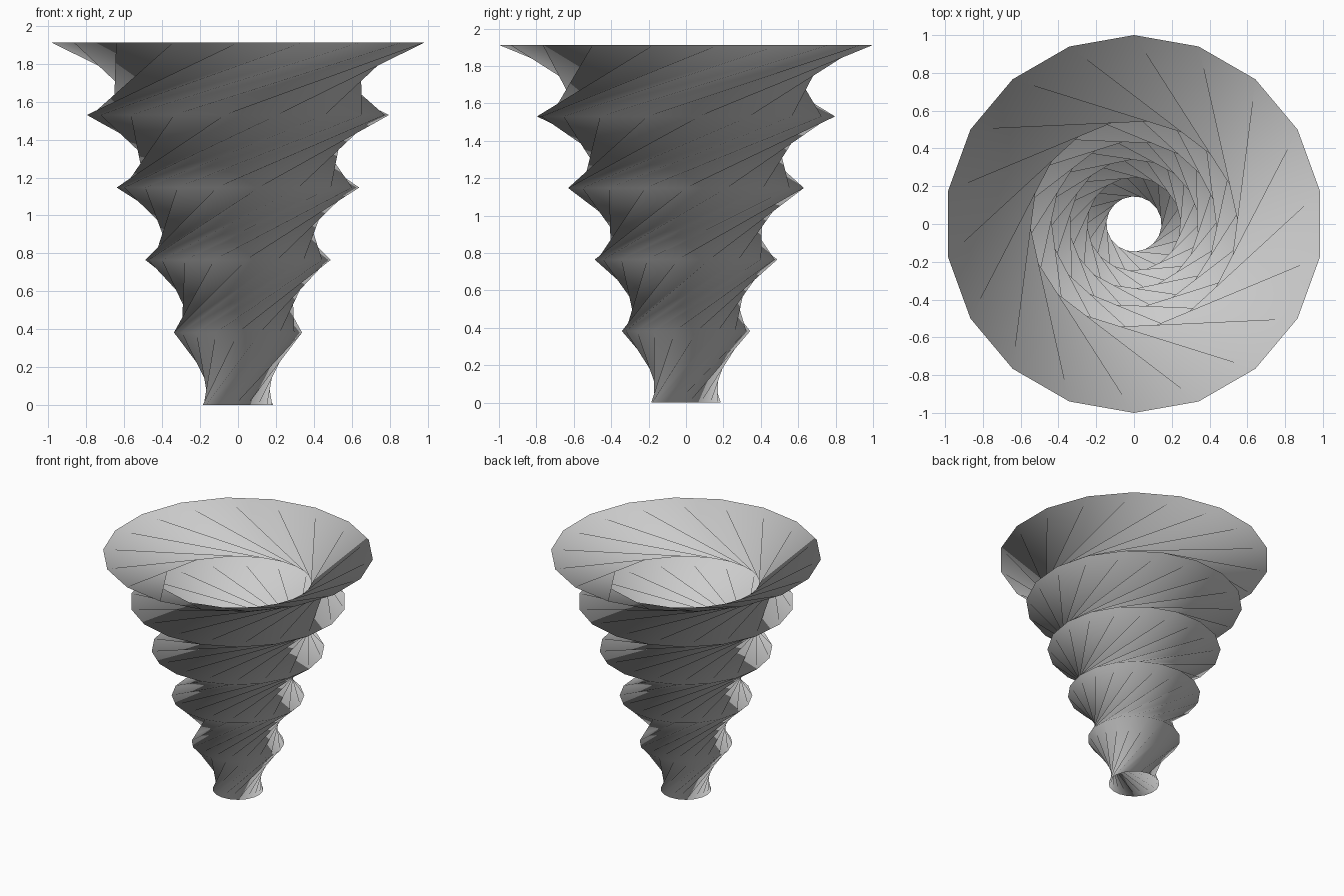
import bpy
import bmesh
from math import cos, sin, radians

cube = bpy.data.objects.get("Cube")
if cube:
    bpy.data.objects.remove(cube, do_unlink=True)

SIDES = 18
STEP = 360 / SIDES
TWIST = 105          # turn from each ring to the next, in degrees
TIER_HEIGHT = 0.3825
RADII = [0.187, 0.343, 0.49, 0.64, 0.8, 1.0]

# Plain grey material
grey = bpy.data.materials.new("plain_grey")
grey.use_nodes = True
colour = (0.6, 0.6, 0.6, 1)
grey.diffuse_color = colour
grey.node_tree.nodes["Principled BSDF"].inputs["Base Color"].default_value = colour

bm = bmesh.new()


def add_ring(level, radius):
    """Ring of vertices, turned so that the top ring has a corner at the back."""
    start = 90 - TWIST * (len(RADII) - 1 - level)
    angles = [radians(start + STEP * j) for j in range(SIDES)]
    return [bm.verts.new((radius * cos(a), radius * sin(a), level * TIER_HEIGHT))
            for a in angles]


def twist_band(lower, upper):
    """Open band of long quads pinched in by the twist."""
    for j in range(SIDES):
        n = (j + 1) % SIDES
        bm.faces.new((lower[j], lower[n], upper[n], upper[j]))


# Five stacked twisted tiers, open at both ends
rings = [add_ring(level, radius) for level, radius in enumerate(RADII)]
for lower, upper in zip(rings, rings[1:]):
    twist_band(lower, upper)
for face in bm.faces:
    face.smooth = True

mesh = bpy.data.meshes.new("twisted_funnel")
bm.to_mesh(mesh)
bm.free()
mesh.materials.append(grey)
funnel = bpy.data.objects.new("twisted_funnel", mesh)
bpy.context.collection.objects.link(funnel)
